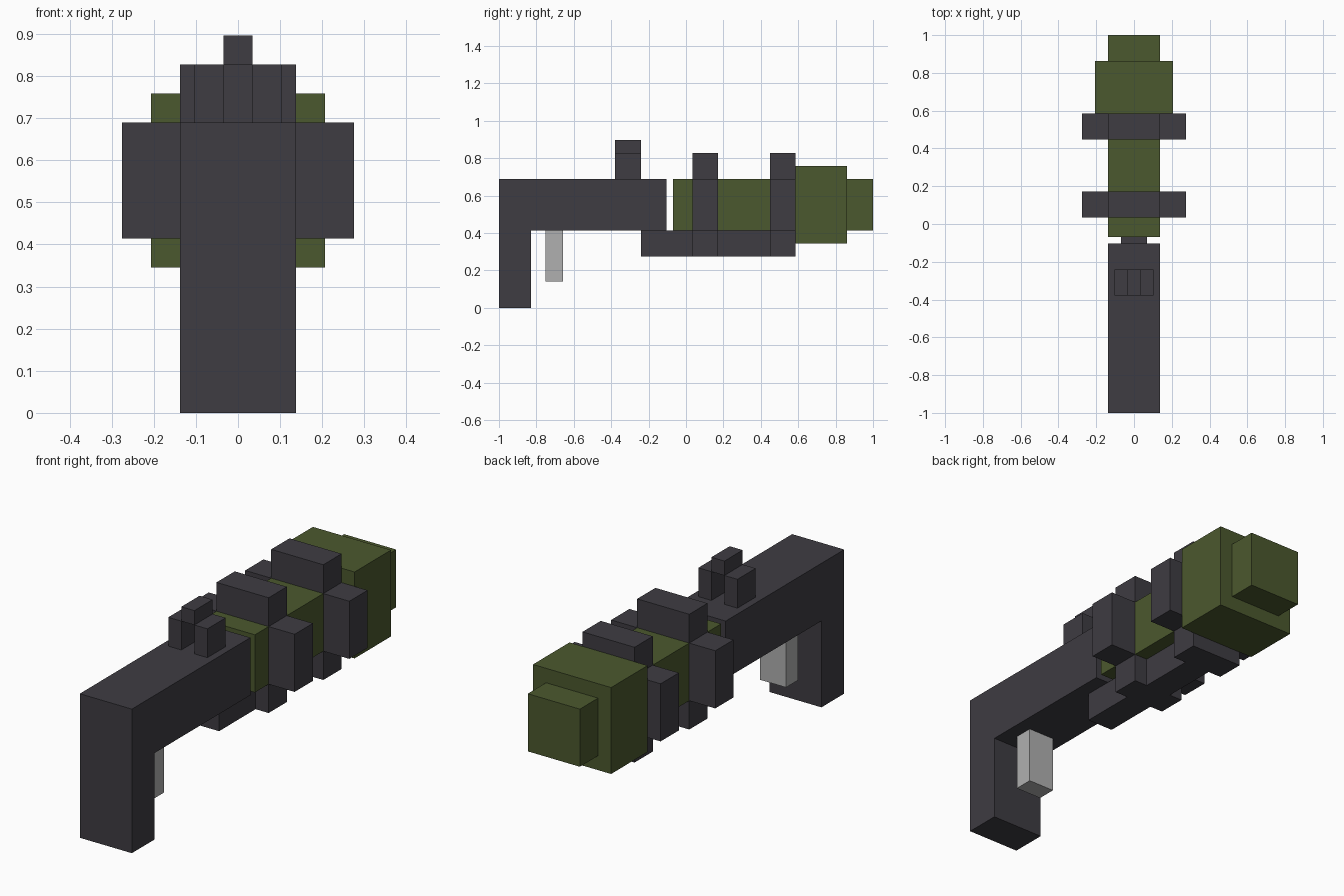
import bpy

cube = bpy.data.objects.get("Cube")
if cube:
    bpy.data.objects.remove(cube, do_unlink=True)

U = 1 / 29  # block size: the model is 58 blocks long


def linear(c):
    c /= 255
    return c / 12.92 if c <= 0.04045 else ((c + 0.055) / 1.055) ** 2.4


def material(name, rgb):
    mat = bpy.data.materials.new(name)
    colour = [linear(c) for c in rgb] + [1]
    mat.diffuse_color = colour
    mat.use_nodes = True
    bsdf = next(n for n in mat.node_tree.nodes if n.type == 'BSDF_PRINCIPLED')
    bsdf.inputs["Base Color"].default_value = colour
    bsdf.inputs["Roughness"].default_value = 0.8
    return mat


DARK = material("dark grey", (62, 60, 66))
OLIVE = material("olive green", (75, 88, 46))
LIGHT = material("light grey", (176, 176, 176))


def box(name, mat, x, y, z):
    """Box from (low, high) ranges in blocks; y counts from the front end."""
    ranges = (x, (y[0] - 29, y[1] - 29), z)
    bpy.ops.mesh.primitive_cube_add(size=1, location=[(a + b) / 2 * U for a, b in ranges])
    ob = bpy.context.object
    ob.name = name
    ob.scale = [(b - a) * U for a, b in ranges]
    bpy.ops.object.transform_apply(location=False, rotation=False, scale=True)
    ob.data.materials.append(mat)
    return ob


def join(name, parts):
    bpy.ops.object.select_all(action='DESELECT')
    for p in parts:
        p.select_set(True)
    bpy.context.view_layer.objects.active = parts[0]
    bpy.ops.object.join()
    parts[0].name = name


# Stock: one L-shaped profile extruded across the width
profile = [(0, 0), (5, 0), (5, 12), (26, 12), (26, 20), (0, 20)]
n = len(profile)
verts = [(x * U, (y - 29) * U, z * U) for x in (-4, 4) for y, z in profile]
faces = [tuple(range(n))[::-1], tuple(range(n, 2 * n))]
faces += [(i, (i + 1) % n, (i + 1) % n + n, i + n) for i in range(n)]
mesh = bpy.data.meshes.new("stock")
mesh.from_pydata(verts, [], faces)
mesh.materials.append(DARK)
bpy.context.collection.objects.link(bpy.data.objects.new("stock", mesh))

# Trigger
box("trigger", LIGHT, (-2, 2), (7.25, 9.9), (4.1, 12))

# Sight: two posts carrying a raised centre block
for side, x in (("right", -3), ("left", 1)):
    box(side + "_sight_post", DARK, (x, x + 2), (18, 22), (20, 24))
box("sight_block", DARK, (-1, 1), (18, 22), (24, 26))

# Lower rail and barrel
box("lower_rail", DARK, (-2, 2), (22, 46), (8, 12))
box("barrel", OLIVE, (-4, 4), (27, 46), (12, 20))
box("muzzle_block", OLIVE, (-6, 6), (46, 54), (10, 22))
box("muzzle_tip", OLIVE, (-4, 4), (54, 58), (12, 20))

# Cross-shaped clamps around the barrel
for name, y in (("rear_clamp", 30), ("front_clamp", 42)):
    span = (y, y + 4)
    join(name, [
        box("top", DARK, (-4, 4), span, (20, 24)),
        box("bottom", DARK, (-4, 4), span, (8, 12)),
        box("right", DARK, (-8, -4), span, (12, 20)),
        box("left", DARK, (4, 8), span, (12, 20)),
    ])
